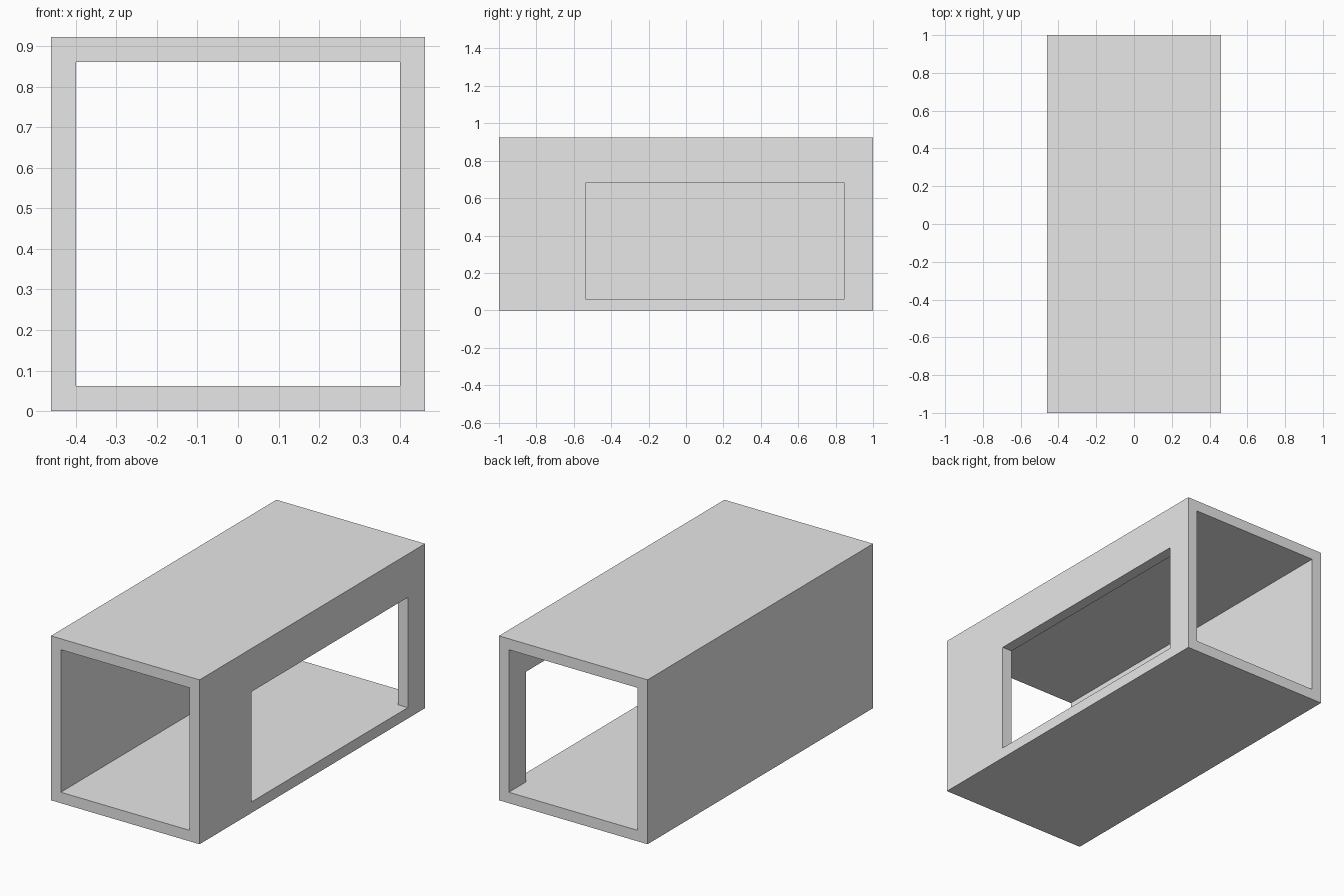
import bpy
from mathutils import Vector

default = bpy.data.objects.get("Cube")
if default:
    bpy.data.objects.remove(default, do_unlink=True)

SIZE = 0.923      # outer width and height
WALL = 0.0615     # wall thickness
LENGTH = 2.0
HALF = SIZE / 2

# Single concrete grey
grey = bpy.data.materials.new("concrete_grey")
grey.use_nodes = True
colour = (0.8, 0.8, 0.8, 1)
grey.diffuse_color = colour
grey.node_tree.nodes["Principled BSDF"].inputs["Base Color"].default_value = colour


def box(name, low, high):
    """Box between two opposite corners."""
    low, high = Vector(low), Vector(high)
    bpy.ops.mesh.primitive_cube_add(size=1)
    obj = bpy.context.object
    obj.name = name
    centre, size = (low + high) / 2, high - low
    for v in obj.data.vertices:
        v.co = centre + v.co * size
    obj.data.materials.append(grey)
    return obj


def cut(target, cutter):
    """Subtract the cutter and discard it."""
    cutter.hide_render = True
    mod = target.modifiers.new(cutter.name, 'BOOLEAN')
    mod.operation = 'DIFFERENCE'
    mod.solver = 'EXACT'
    mod.object = cutter
    bpy.context.view_layer.objects.active = target
    bpy.ops.object.modifier_apply(modifier=mod.name)
    bpy.data.objects.remove(cutter, do_unlink=True)


# Square tube, open at both ends
tube = box("box_tunnel", (-HALF, -LENGTH / 2, 0), (HALF, LENGTH / 2, SIZE))
inner = HALF - WALL
cut(tube, box("bore_cutter", (-inner, -LENGTH, WALL), (inner, LENGTH, SIZE - WALL)))

# Large side opening in the +x wall, its sill level with the floor
cut(tube, box("side_opening_cutter", (HALF - 2 * WALL, -0.538, WALL),
              (HALF + WALL, 0.847, 0.68)))
